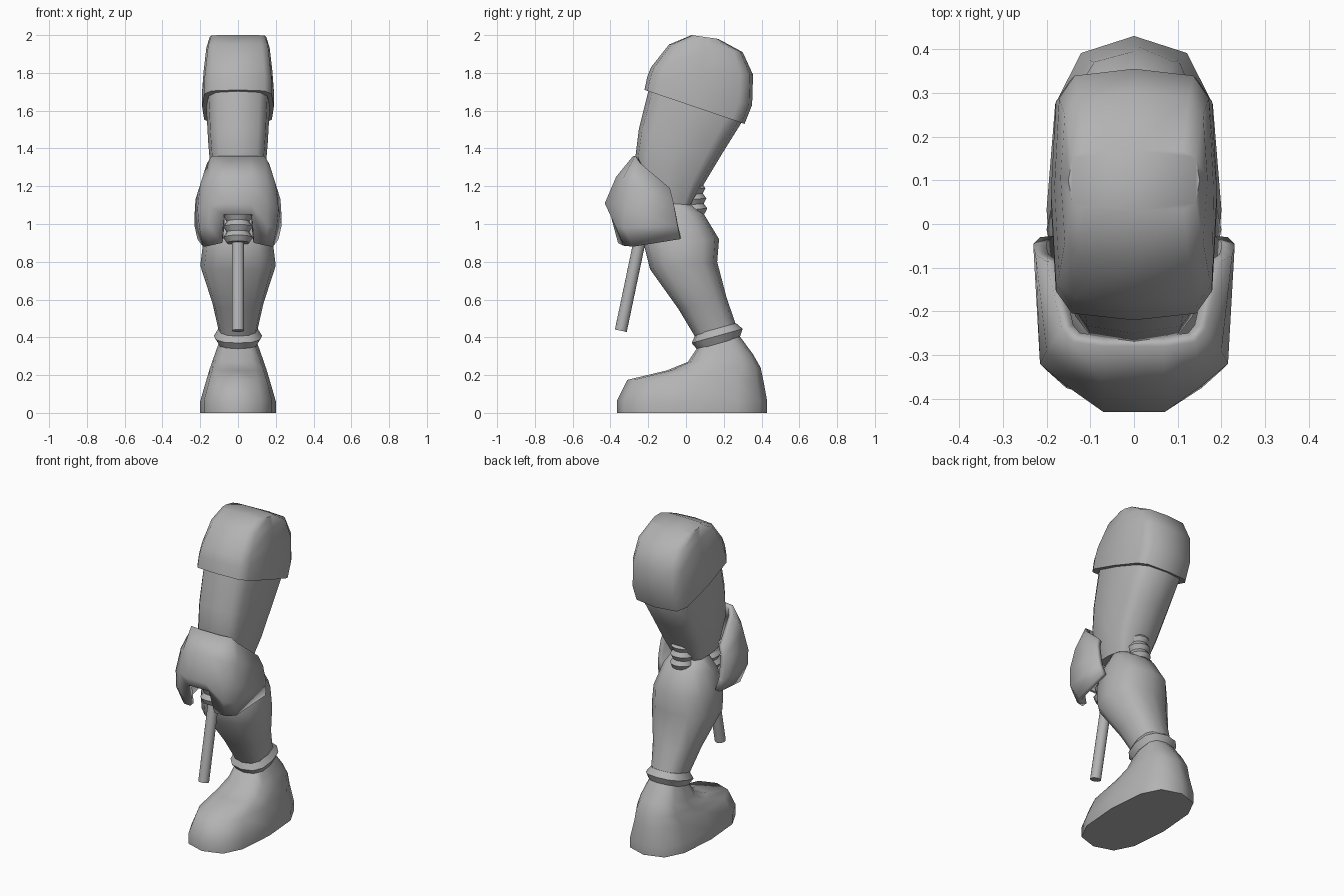
import bpy, bmesh, math
from mathutils import Vector

cube = bpy.data.objects.get("Cube")
if cube:
    bpy.data.objects.remove(cube, do_unlink=True)

grey = bpy.data.materials.new("plain_grey")
grey.use_nodes = True
colour = (0.45, 0.45, 0.45, 1)
grey.diffuse_color = colour
grey.node_tree.nodes["Principled BSDF"].inputs["Base Color"].default_value = colour


def finish(name, bm, angle=50, outward=True):
    if outward:
        bmesh.ops.recalc_face_normals(bm, faces=bm.faces)
    mesh = bpy.data.meshes.new(name)
    bm.to_mesh(mesh)
    bm.free()
    mesh.materials.append(grey)
    ob = bpy.data.objects.new(name, mesh)
    bpy.context.collection.objects.link(ob)
    bpy.ops.object.select_all(action='DESELECT')
    ob.select_set(True)
    bpy.context.view_layer.objects.active = ob
    bpy.ops.object.shade_smooth_by_angle(angle=math.radians(angle))
    return ob


def skin(bm, loops):
    """Join closed loops of vertices and close both ends."""
    n = len(loops[0])
    for a, b in zip(loops, loops[1:]):
        for i in range(n):
            j = (i + 1) % n
            bm.faces.new((a[i], a[j], b[j], b[i]))
    bm.faces.new(loops[0])
    bm.faces.new(loops[-1])


def loft(name, rings, boxy, sides=12, angle=50):
    """Each ring: front (y, z), back (y, z), half width."""
    bm = bmesh.new()
    loops = []
    for front, back, width in rings:
        f, b = Vector((0, *front)), Vector((0, *back))
        loop = []
        for i in range(sides):
            a = math.tau * i / sides
            c, s = [math.copysign(abs(round(v, 6)) ** boxy, v)
                    for v in (math.cos(a), math.sin(a))]
            p = (f + b) / 2 + (b - f) / 2 * s
            p.x = width * c
            loop.append(bm.verts.new(p))
        loops.append(loop)
    skin(bm, loops)
    return finish(name, bm, angle)


def tube(name, start, end, radii, sides=12):
    """Round part in the middle plane, with radii spread along its axis."""
    s, e = Vector((0, *start)), Vector((0, *end))
    side = Vector((1, 0, 0))
    up = (e - s).normalized().cross(side)
    bm = bmesh.new()
    loops = []
    for k, r in enumerate(radii):
        mid = s.lerp(e, k / (len(radii) - 1))
        loops.append([bm.verts.new(mid + r * (side * math.cos(a) + up * math.sin(a)))
                      for a in (math.tau * i / sides for i in range(sides))])
    skin(bm, loops)
    return finish(name, bm, 40)


# Rounded armour cap over the hip
loft("thigh_cap", [
    ((-.22, 1.71), (.31, 1.53), .19),
    ((-.205, 1.78), (.35, 1.63), .19),
    ((-.185, 1.83), (.355, 1.79), .182),
    ((-.09, 1.95), (.30, 1.91), .168),
    ((.03, 2.0), (.17, 1.98), .15)], .42)

# Upper leg
loft("thigh", [
    ((-.18, 1.78), (.29, 1.62), .165),
    ((-.20, 1.70), (.29, 1.53), .168),
    ((-.25, 1.50), (.19, 1.37), .158),
    ((-.27, 1.34), (.10, 1.22), .145),
    ((-.22, 1.12), (.03, 1.10), .11)], .55)

# Lower leg
loft("calf", [
    ((-.12, 1.12), (.02, 1.11), .10),
    ((-.19, 1.00), (.09, 1.06), .15),
    ((-.22, .88), (.175, .92), .185),
    ((-.19, .76), (.165, .80), .20),
    ((-.04, .55), (.215, .61), .135),
    ((.05, .40), (.27, .45), .10)], .8)

# Ankle cuff
loft("ankle_cuff", [
    ((.05, .415), (.265, .475), .105),
    ((.03, .37), (.30, .445), .128),
    ((.06, .335), (.285, .40), .105)], .8)

# Boot
loft("boot", [
    ((.06, .345), (.285, .405), .10),
    ((.01, .27), (.355, .31), .13),
    ((-.10, .225), (.395, .24), .15),
    ((-.31, .175), (.41, .17), .168),
    ((-.365, .065), (.43, .06), .20),
    ((-.365, 0), (.428, 0), .20)], .72)

# Knee guard: rows from top to bottom, columns from the middle to the side
half_rows = [
    [(.07, -.28, 1.36), (.14, -.27, 1.36), (.165, -.24, 1.32), (.20, -.085, 1.19)],
    [(.07, -.37, 1.25), (.15, -.34, 1.23), (.20, -.29, 1.21), (.225, -.07, 1.13)],
    [(.07, -.43, 1.11), (.155, -.37, 1.10), (.215, -.32, 1.08), (.23, -.055, 1.05)],
    [(.075, -.40, 1.05), (.155, -.375, .99), (.205, -.33, .98), (.23, -.045, .99)],
    [(.085, -.36, .90), (.15, -.33, .885), (.185, -.28, .88), (.215, -.03, .92)]]
bm = bmesh.new()
grid = [[bm.verts.new((-x, y, z)) for x, y, z in reversed(row)] +
        [bm.verts.new(p) for p in row] for row in half_rows]
for r, (top, low) in enumerate(zip(grid, grid[1:])):
    for c in range(len(top) - 1):
        # Leave the notch open in the lowest row
        if r == len(grid) - 2 and c == 3:
            continue
        bm.faces.new((top[c], low[c], low[c + 1], top[c + 1]))
guard = finish("knee_guard", bm, 50, outward=False)
shell = guard.modifiers.new("thickness", 'SOLIDIFY')
shell.thickness = .03
shell.offset = -1

# Ribbed joints in front of and behind the knee
ribs = [.06, .078] * 3 + [.06]
tube("front_bellows", (-.25, .90), (-.22, 1.07), ribs)
tube("back_bellows", (.045, 1.05), (.03, 1.21), [r * .9 for r in ribs])

# Piston rod hanging from the knee
tube("piston_rod", (-.345, .435), (-.235, .96), [.032, .032], 16)
